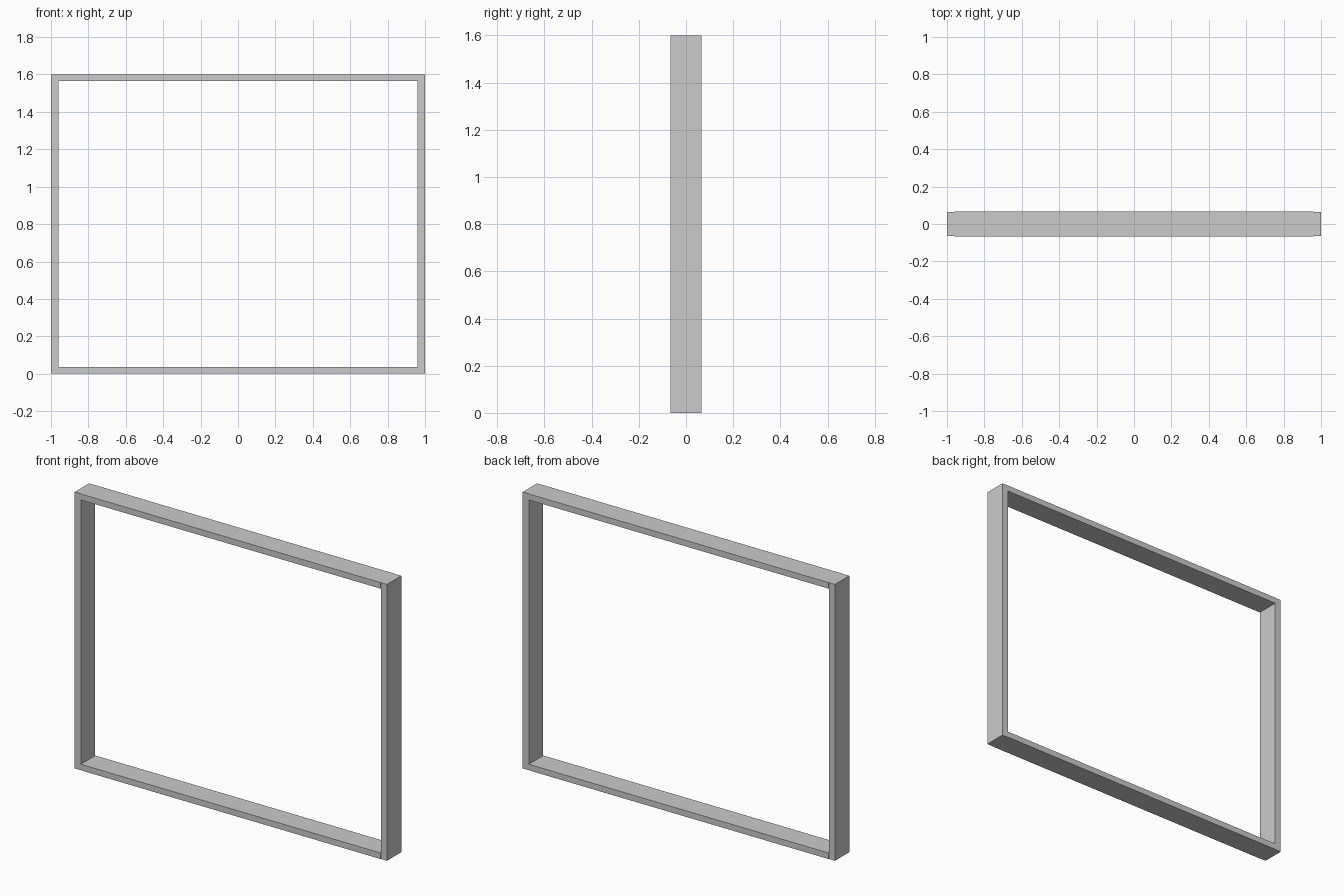
import bpy

if "Cube" in bpy.data.objects:
    bpy.data.objects.remove(bpy.data.objects["Cube"])


def box(name, centre, size):
    bpy.ops.mesh.primitive_cube_add(size=1, location=centre)
    ob = bpy.context.object
    ob.name = name
    ob.scale = size
    bpy.ops.object.transform_apply(location=False, rotation=False, scale=True)
    return ob


W, H = 2.0, 1.6          # outer width and height
POST, RAIL = 0.04, 0.035  # board thicknesses
DEPTH = 0.13

# Full-height side boards
for side, s in (("left", -1), ("right", 1)):
    box(side + "_post", (s * (W - POST) / 2, 0, H / 2), (POST, DEPTH, H))

# Top and bottom boards fitted between the posts, a hair deeper
for name, z in (("bottom_rail", RAIL / 2), ("top_rail", H - RAIL / 2)):
    box(name, (0, 0, z), (W - 2 * POST, DEPTH + 0.003, RAIL))
